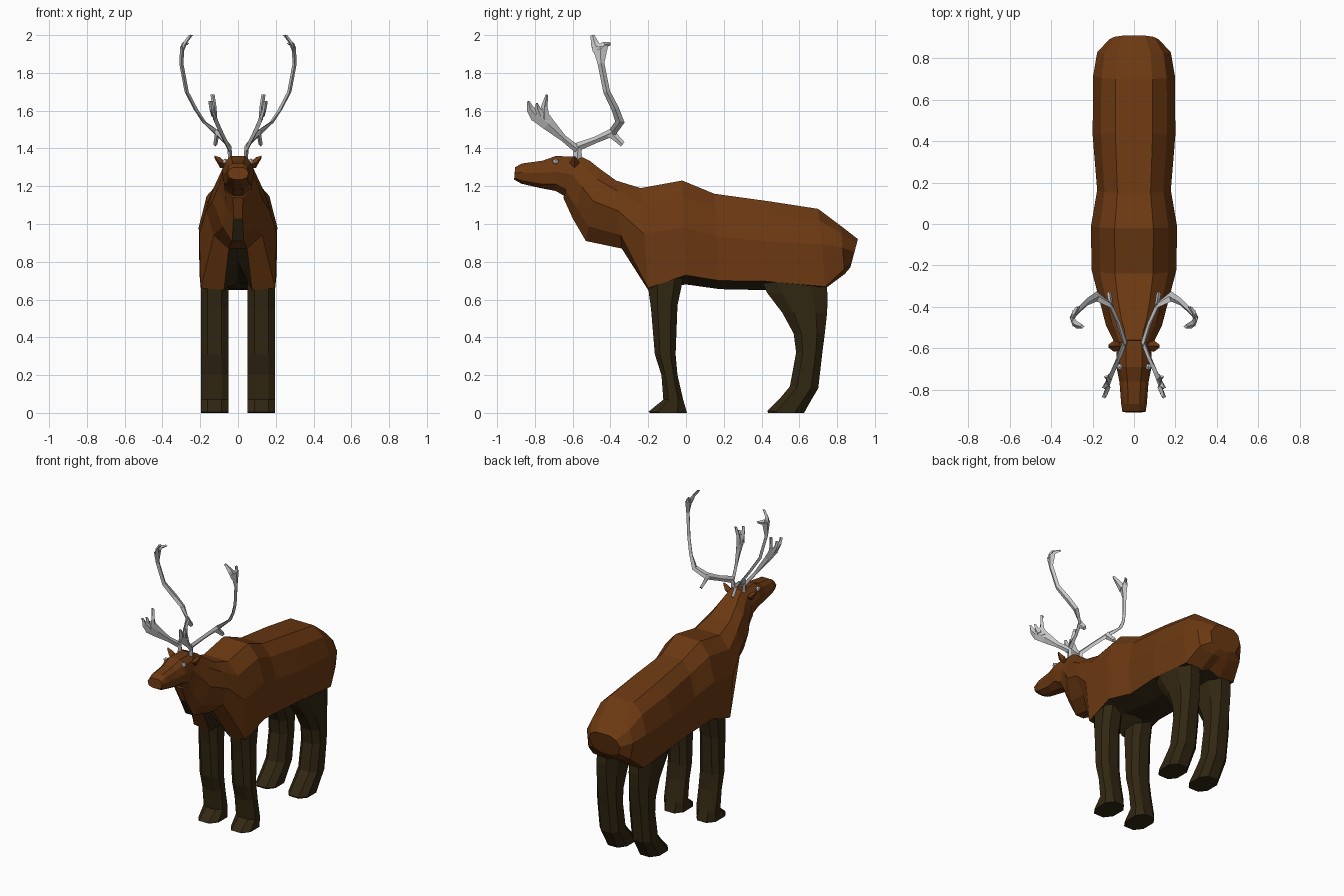
import bpy, bmesh, math
from mathutils import Vector


def material(name, rgb):
    m = bpy.data.materials.new(name)
    m.diffuse_color = (*rgb, 1)
    return m


BROWN = material("brown_fur", (0.15, 0.041, 0.006))
DARK = material("dark_fur", (0.031, 0.020, 0.006))
BONE = material("antler_grey", (0.58, 0.58, 0.58))
EYE = material("eye_white", (0.8, 0.8, 0.85))


def loft(name, rings, mats, rule=None):
    """Skin equal-length rings of points and cap both ends."""
    bm = bmesh.new()
    vr = [[bm.verts.new(p) for p in r] for r in rings]
    n = len(vr[0])
    for i in range(len(vr) - 1):
        for j in range(n):
            k = (j + 1) % n
            f = bm.faces.new((vr[i][j], vr[i][k], vr[i + 1][k], vr[i + 1][j]))
            if rule:
                f.material_index = rule(i, j)
    bm.faces.new(vr[0])
    bm.faces.new(vr[-1])
    bmesh.ops.recalc_face_normals(bm, faces=bm.faces)
    me = bpy.data.meshes.new(name)
    bm.to_mesh(me)
    bm.free()
    for m in mats:
        me.materials.append(m)
    ob = bpy.data.objects.new(name, me)
    bpy.context.collection.objects.link(ob)
    return ob


def body_ring(yt, zt, yb, zb, w, k, m, lift):
    """Section from top (yt, zt) to bottom (yb, zb): half width w,
    flank edge at fraction k with width factor m, belly centre lifted."""
    half = []
    for t, x in ((0, 0.45), (0.15, 0.8), (0.45, 1), (k, m), (1, 0.38 * m)):
        half.append((x * w, yt + (yb - yt) * t, zt + (zb - zt) * t))
    return half + [(0, yb, zb + lift)] + [(-x, y, z) for x, y, z in reversed(half)]


# Torso and neck, from rump to nape
TORSO = [
    (0.91, 0.92, 0.87, 0.77, 0.12, 0.85, 0.8, 0),
    (0.82, 0.99, 0.84, 0.735, 0.178, 0.90, 0.9, 0),
    (0.70, 1.08, 0.74, 0.66, 0.197, 0.98, 0.98, 0.03),
    (0.44, 1.12, 0.42, 0.65, 0.20, 0.90, 0.96, 0),
    (0.15, 1.16, 0.18, 0.655, 0.178, 0.91, 0.98, 0),
    (-0.02, 1.23, 0.00, 0.68, 0.208, 0.91, 0.98, 0.01),
    (-0.24, 1.19, -0.20, 0.65, 0.205, 0.98, 0.96, 0.15),
    (-0.37, 1.23, -0.34, 0.87, 0.17, 0.80, 0.75, 0),
    (-0.46, 1.295, -0.53, 0.91, 0.135, 0.80, 0.6, 0),
    (-0.51, 1.335, -0.60, 1.03, 0.105, 0.80, 0.6, 0),
    (-0.56, 1.36, -0.65, 1.14, 0.085, 0.85, 0.8, 0),
]
loft("torso", [body_ring(*r) for r in TORSO], [BROWN, DARK],
     lambda i, j: int((2 <= i <= 5 and 3 <= j <= 6) or (i in (6, 8) and j in (4, 5))))

# Head, from nape to nose
HEAD = [
    (-0.55, 1.355, -0.63, 1.14, 0.085, 0.85, 0.8, 0),
    (-0.69, 1.36, -0.69, 1.175, 0.085, 0.80, 0.85, 0),
    (-0.76, 1.335, -0.77, 1.19, 0.070, 0.85, 0.85, 0),
    (-0.87, 1.32, -0.87, 1.213, 0.062, 0.85, 0.85, 0),
    (-0.905, 1.30, -0.91, 1.235, 0.056, 0.85, 0.85, 0),
]
loft("head", [body_ring(*r) for r in HEAD], [BROWN])


def leg_ring(yf, zf, yb, zb, s, x0=0.05, x1=0.197):
    """Chamfered box section from front edge (yf, zf) to back edge (yb, zb)."""
    pts = []
    for u, v in ((.25, 0), (.75, 0), (1, .25), (1, .75),
                 (.75, 1), (.25, 1), (0, .75), (0, .25)):
        pts.append((s * (x0 + (x1 - x0) * u), yf + (yb - yf) * v, zf + (zb - zf) * v))
    return pts


# Front: y, z at leading edge, then y, z at trailing edge
FRONT_LEG = [
    (-0.20, 0.66, -0.01, 0.735), (-0.185, 0.55, -0.045, 0.57),
    (-0.165, 0.31, -0.055, 0.31), (-0.13, 0.20, -0.045, 0.20),
    (-0.12, 0.07, -0.015, 0.07), (-0.20, 0.005, 0.005, 0.0), (-0.19, 0, 0.005, 0),
]
REAR_LEG = [
    (0.40, 0.70, 0.745, 0.665), (0.43, 0.635, 0.75, 0.62), (0.51, 0.53, 0.747, 0.53),
    (0.57, 0.42, 0.735, 0.42), (0.583, 0.32, 0.722, 0.32), (0.55, 0.14, 0.70, 0.13),
    (0.50, 0.08, 0.67, 0.08), (0.43, 0.01, 0.625, 0.0), (0.435, 0, 0.62, 0),
]


def ribbon(name, path, s, thick=0.011):
    """Tapered diamond-section strip; each path point is x, y, z, width."""
    rings = []
    for i, (x, y, z, w) in enumerate(path):
        a, b = path[max(i - 1, 0)], path[min(i + 1, len(path) - 1)]
        d = Vector((b[1] - a[1], b[2] - a[2])).normalized()
        ny, nz, h = -d.y, d.x, w / 2
        rings.append([(s * (x + thick), y, z), (s * x, y + ny * h, z + nz * h),
                      (s * (x - thick), y, z), (s * x, y - ny * h, z - nz * h)])
    loft(name, rings, [BONE])


ANTLER = {
    "main_beam": [(.042, -.575, 1.34, .05), (.045, -.572, 1.41, .05), (.075, -.48, 1.445, .035),
                  (.115, -.39, 1.485, .045), (.18, -.35, 1.54, .05), (.225, -.375, 1.61, .04),
                  (.272, -.42, 1.70, .036), (.30, -.45, 1.85, .036), (.295, -.455, 1.94, .085)],
    "crown_front_tine": [(.295, -.465, 1.92, .06), (.28, -.485, 1.96, .04), (.25, -.495, 2.0, .02)],
    "crown_back_tine": [(.295, -.455, 1.92, .06), (.29, -.43, 1.95, .035), (.27, -.40, 1.955, .015)],
    "rear_spur": [(.11, -.40, 1.485, .05), (.115, -.365, 1.45, .035), (.12, -.335, 1.422, .03)],
    "brow_palm": [(.045, -.575, 1.395, .04), (.075, -.65, 1.455, .035), (.11, -.73, 1.53, .07),
                  (.13, -.785, 1.585, .095)],
    "brow_front_tine": [(.125, -.79, 1.57, .07), (.14, -.825, 1.61, .04), (.145, -.835, 1.65, .012)],
    "brow_middle_tine": [(.13, -.77, 1.57, .05), (.14, -.785, 1.61, .03), (.145, -.79, 1.64, .01)],
    "brow_back_tine": [(.12, -.75, 1.55, .06), (.125, -.75, 1.62, .035), (.135, -.737, 1.685, .012)],
}

for side, s in (("right", 1), ("left", -1)):
    loft(side + "_front_leg", [leg_ring(*r, s) for r in FRONT_LEG], [DARK])
    loft(side + "_rear_leg", [leg_ring(*r, s) for r in REAR_LEG], [DARK])
    for part, path in ANTLER.items():
        ribbon(side + "_" + part, path, s)
    # Leaf-shaped ear
    loft(side + "_ear", [[(s * x, -.59 + h * c, z + h * e) for c, e in ((1, 0), (0, 1), (-1, 0), (0, -1))]
                         for x, z, h in ((.06, 1.31, .012), (.095, 1.325, .028), (.124, 1.355, .007))], [BROWN])
    # Eye
    bpy.ops.mesh.primitive_ico_sphere_add(subdivisions=1, radius=0.017,
                                          location=(s * 0.068, -0.69, 1.33))
    eye = bpy.context.object
    eye.name = side + "_eye"
    eye.data.materials.append(EYE)
